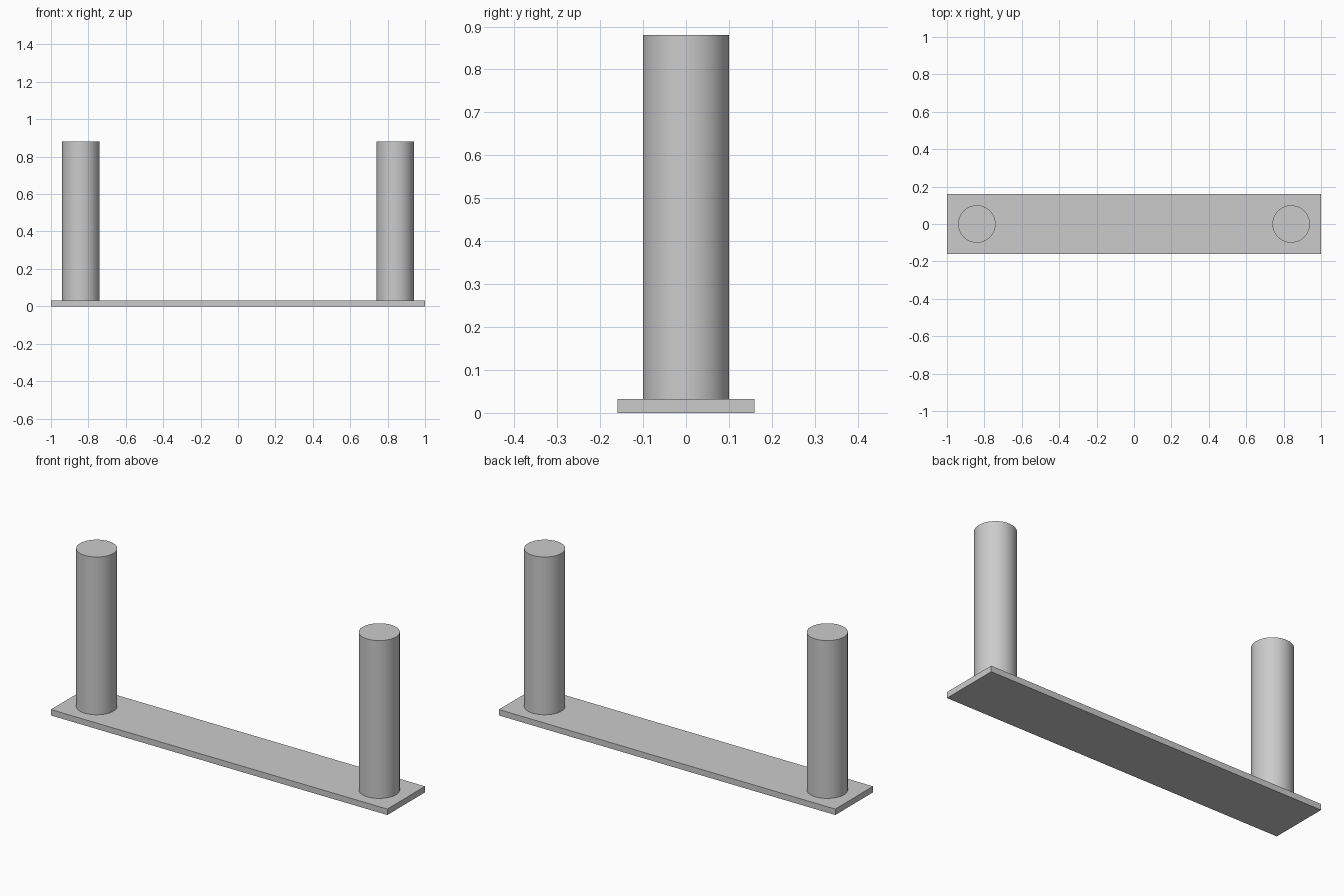
import bpy
import math

cube = bpy.data.objects.get("Cube")
if cube:
    bpy.data.objects.remove(cube, do_unlink=True)

PLATE_WIDTH, PLATE_DEPTH, PLATE_HEIGHT = 2.0, 0.32, 0.032
POST_RADIUS, POST_TOP, POST_X = 0.1, 0.88, 0.84

grey = bpy.data.materials.new("light grey")
grey.use_nodes = True
colour = (0.6, 0.6, 0.6, 1.0)
grey.diffuse_color = colour
grey.node_tree.nodes["Principled BSDF"].inputs["Base Color"].default_value = colour


def finish(name):
    """Name the active object and give it the grey material."""
    obj = bpy.context.object
    obj.name = obj.data.name = name
    obj.data.materials.append(grey)
    return obj


# Flat base plate
bpy.ops.mesh.primitive_cube_add(size=1, location=(0, 0, PLATE_HEIGHT / 2))
plate = finish("base_plate")
plate.scale = (PLATE_WIDTH, PLATE_DEPTH, PLATE_HEIGHT)
bpy.ops.object.transform_apply(location=False, rotation=False, scale=True)

# Round post standing on the plate at each end
for side, sign in (("left", 1), ("right", -1)):
    bpy.ops.mesh.primitive_cylinder_add(
        vertices=64, radius=POST_RADIUS, depth=POST_TOP - PLATE_HEIGHT,
        location=(sign * POST_X, 0, (POST_TOP + PLATE_HEIGHT) / 2))
    finish(side + "_post")
    bpy.ops.object.shade_smooth_by_angle(angle=math.radians(30))
